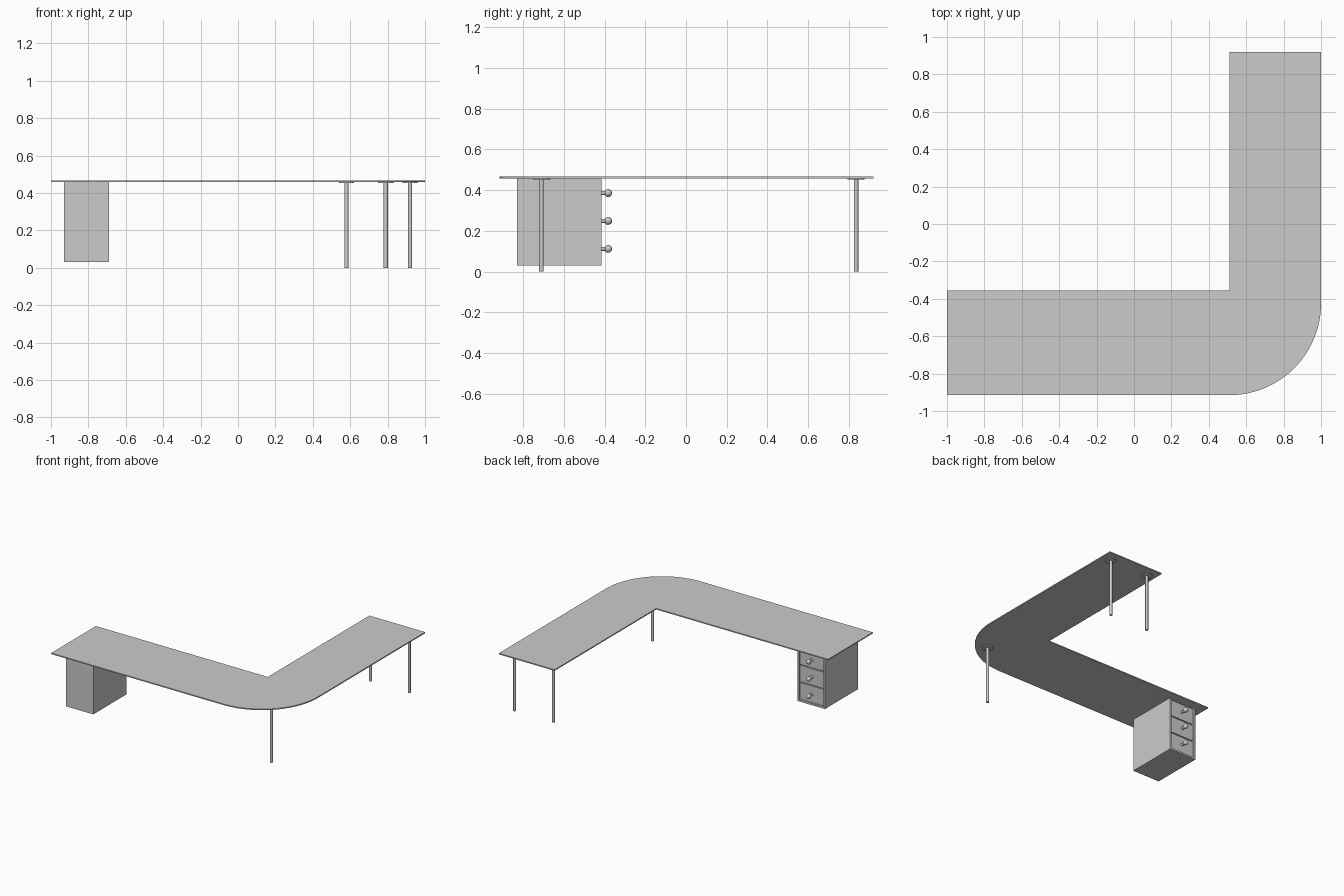
import bpy, bmesh, math
from mathutils import Matrix, Vector

if "Cube" in bpy.data.objects:
    bpy.data.objects.remove(bpy.data.objects["Cube"])


def make_object(name, bm, smooth=False):
    bmesh.ops.recalc_face_normals(bm, faces=bm.faces)
    mesh = bpy.data.meshes.new(name)
    bm.to_mesh(mesh)
    bm.free()
    ob = bpy.data.objects.new(name, mesh)
    bpy.context.collection.objects.link(ob)
    if smooth:
        bpy.ops.object.select_all(action='DESELECT')
        ob.select_set(True)
        bpy.context.view_layer.objects.active = ob
        bpy.ops.object.shade_smooth_by_angle(angle=math.radians(35))
    return ob


def prism(name, outline, z0, z1):
    bm = bmesh.new()
    face = bm.faces.new([bm.verts.new((x, y, z0)) for x, y in outline])
    ext = bmesh.ops.extrude_face_region(bm, geom=[face], use_keep_orig=True)
    verts = [v for v in ext["geom"] if isinstance(v, bmesh.types.BMVert)]
    bmesh.ops.translate(bm, vec=(0, 0, z1 - z0), verts=verts)
    return make_object(name, bm, True)


def box(name, lo, hi):
    lo, hi = Vector(lo), Vector(hi)
    bm = bmesh.new()
    bmesh.ops.create_cube(bm, size=1, matrix=Matrix.Translation((lo + hi) / 2)
                          @ Matrix.Diagonal((*(hi - lo), 1)))
    return make_object(name, bm)


def cylinder(bm, radius, start, end, segments=24):
    start, end = Vector(start), Vector(end)
    axis = end - start
    rot = axis.to_track_quat('Z', 'Y').to_matrix().to_4x4()
    bmesh.ops.create_cone(bm, cap_ends=True, segments=segments, radius1=radius,
                          radius2=radius, depth=axis.length,
                          matrix=Matrix.Translation((start + end) / 2) @ rot)


# L-shaped top with a rounded outer corner
R = 0.49
arc = [(0.51 + R * math.sin(a), -0.425 - R * math.cos(a))
       for a in (math.pi / 2 * i / 24 for i in range(25))]
prism("desk_top", [(-1, -0.915)] + arc +
      [(1, 0.92), (0.51, 0.92), (0.51, -0.355), (-1, -0.355)], 0.458, 0.467)

# Slim round legs with mounting discs
for name, x, y in (("corner_leg", 0.79, -0.71),
                   ("back_inner_leg", 0.58, 0.835),
                   ("back_outer_leg", 0.92, 0.835)):
    bm = bmesh.new()
    cylinder(bm, 0.011, (x, y, 0), (x, y, 0.452))
    cylinder(bm, 0.041, (x, y, 0.452), (x, y, 0.458), 32)
    make_object(name, bm, True)

# Drawer cabinet
X0, X1, Y0, Y1, Z0, Z1, T = -0.93, -0.69, -0.83, -0.415, 0.03, 0.458, 0.014
box("cabinet_left_side", (X0, Y0, Z0), (X0 + T, Y1, Z1))
box("cabinet_right_side", (X1 - T, Y0, Z0), (X1, Y1, Z1))
box("cabinet_back", (X0 + T, Y0, Z0), (X1 - T, Y0 + T, Z1))
box("cabinet_bottom", (X0 + T, Y0 + T, Z0), (X1 - T, Y1, Z0 + T))

# Three drawers, slightly recessed, with ball knobs
for i, z in enumerate((0.112, 0.249, 0.386), 1):
    box(f"drawer_{i}", (X0 + T + 0.002, Y0 + T + 0.01, z - 0.065),
        (X1 - T - 0.002, Y1 - 0.01, z + 0.065))
    xc = (X0 + X1) / 2
    bm = bmesh.new()
    cylinder(bm, 0.010, (xc, Y1 - 0.01, z), (xc, Y1 + 0.025, z), 16)
    bmesh.ops.create_uvsphere(bm, u_segments=20, v_segments=12, radius=0.019,
                              matrix=Matrix.Translation((xc, -0.382, z)))
    make_object(f"drawer_knob_{i}", bm, True)
